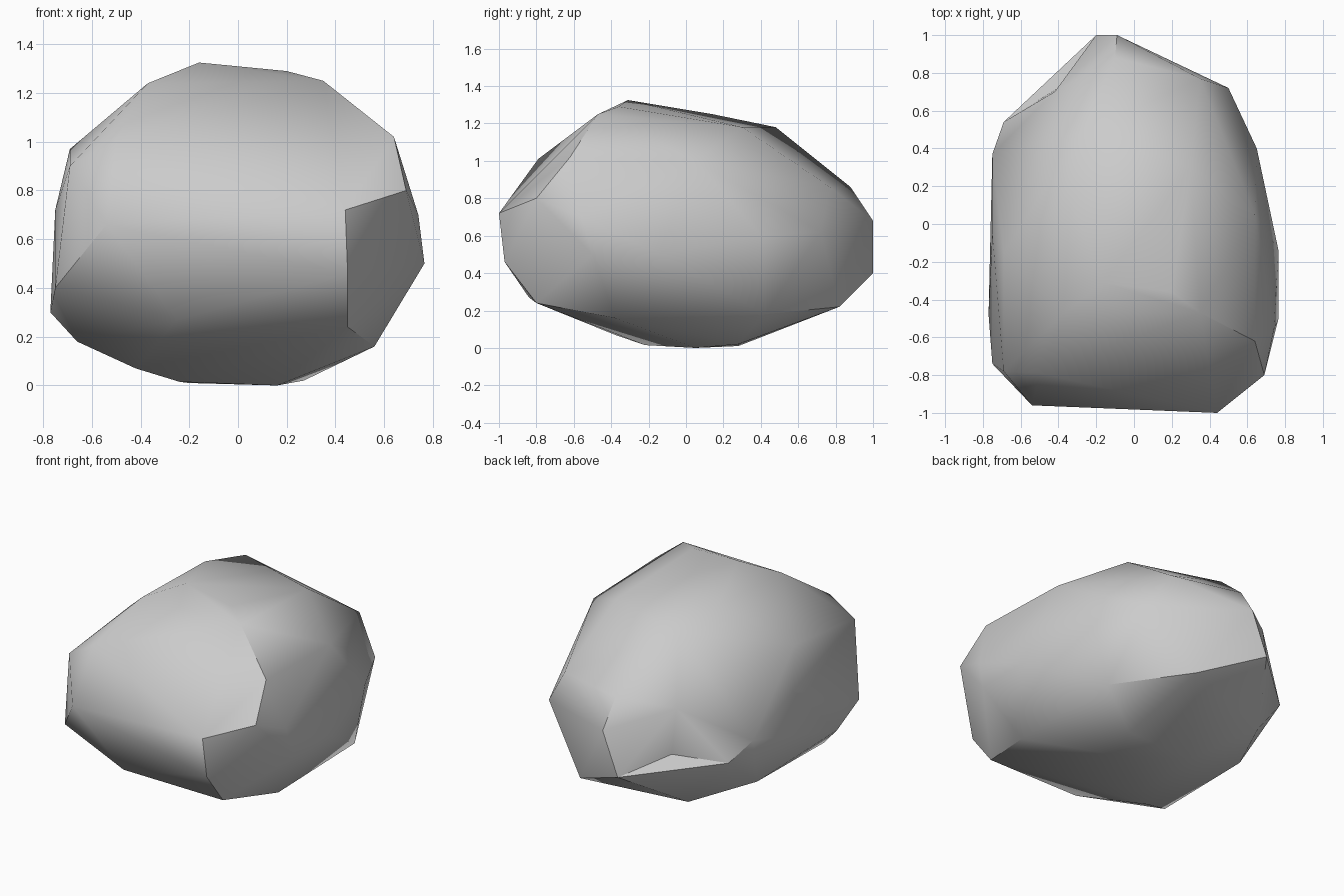
import bpy, bmesh, math
from mathutils import Vector
from mathutils.bvhtree import BVHTree

if "Cube" in bpy.data.objects:
    bpy.data.objects.remove(bpy.data.objects["Cube"])

# Key corners of the boulder, crown to base
corners = [
    # crown
    (-.16, -.31, 1.325), (.20, -.36, 1.29), (.35, -.47, 1.25), (-.37, -.47, 1.24),
    (-.34, .14, 1.25), (-.28, .48, 1.18), (.30, .30, 1.18),
    # shoulders
    (-.50, -.79, 1.01), (-.69, -.15, .97), (-.69, -.78, .90), (.64, -.62, 1.02),
    (.69, -.80, .80), (.64, .05, 1.0), (.35, .77, .86), (-.10, .88, .86), (-.42, .70, .80),
    # waist
    (.44, -1.0, .72), (-.54, -.96, .66), (.45, -.97, .46), (.74, -.56, .70),
    (.765, -.50, .50), (.765, -.14, .50), (.65, .40, .60), (.50, .72, .62),
    (-.09, 1.0, .68), (-.20, 1.0, .40), (-.75, -.05, .72), (-.75, .37, .55), (-.69, .54, .45),
    (-.77, -.48, .30), (-.75, -.74, .40),
    # underside
    (-.25, -.84, .27), (.45, -.80, .24), (-.66, -.50, .18), (.56, -.38, .16),
    (.56, .42, .18), (.20, .82, .22), (-.45, .62, .16), (-.66, .20, .19),
    (.16, .05, 0), (-.24, -.22, .015), (.27, .28, .02), (-.20, .28, .01), (-.42, -.38, .07),
]
bm = bmesh.new()
for c in corners:
    bm.verts.new(c)
res = bmesh.ops.convex_hull(bm, input=bm.verts[:])
loose = [v for v in bm.verts if not v.link_faces]
bmesh.ops.delete(bm, geom=loose, context='VERTS')


def dent(target):
    """Push the hull face nearest to the target in to it."""
    bm.faces.ensure_lookup_table()
    index = BVHTree.FromBMesh(bm).find_nearest(Vector(target))[2]
    new = bmesh.ops.poke(bm, faces=[bm.faces[index]])
    new['verts'][0].co = target


# Shallow hollow at the back left
dent((-.40, .72, .50))
bmesh.ops.recalc_face_normals(bm, faces=bm.faces[:])

mesh = bpy.data.meshes.new("boulder")
bm.to_mesh(mesh)
bm.free()
boulder = bpy.data.objects.new("boulder", mesh)
bpy.context.collection.objects.link(boulder)
bpy.context.view_layer.objects.active = boulder
boulder.select_set(True)
bpy.ops.object.shade_smooth_by_angle(angle=math.radians(40))
